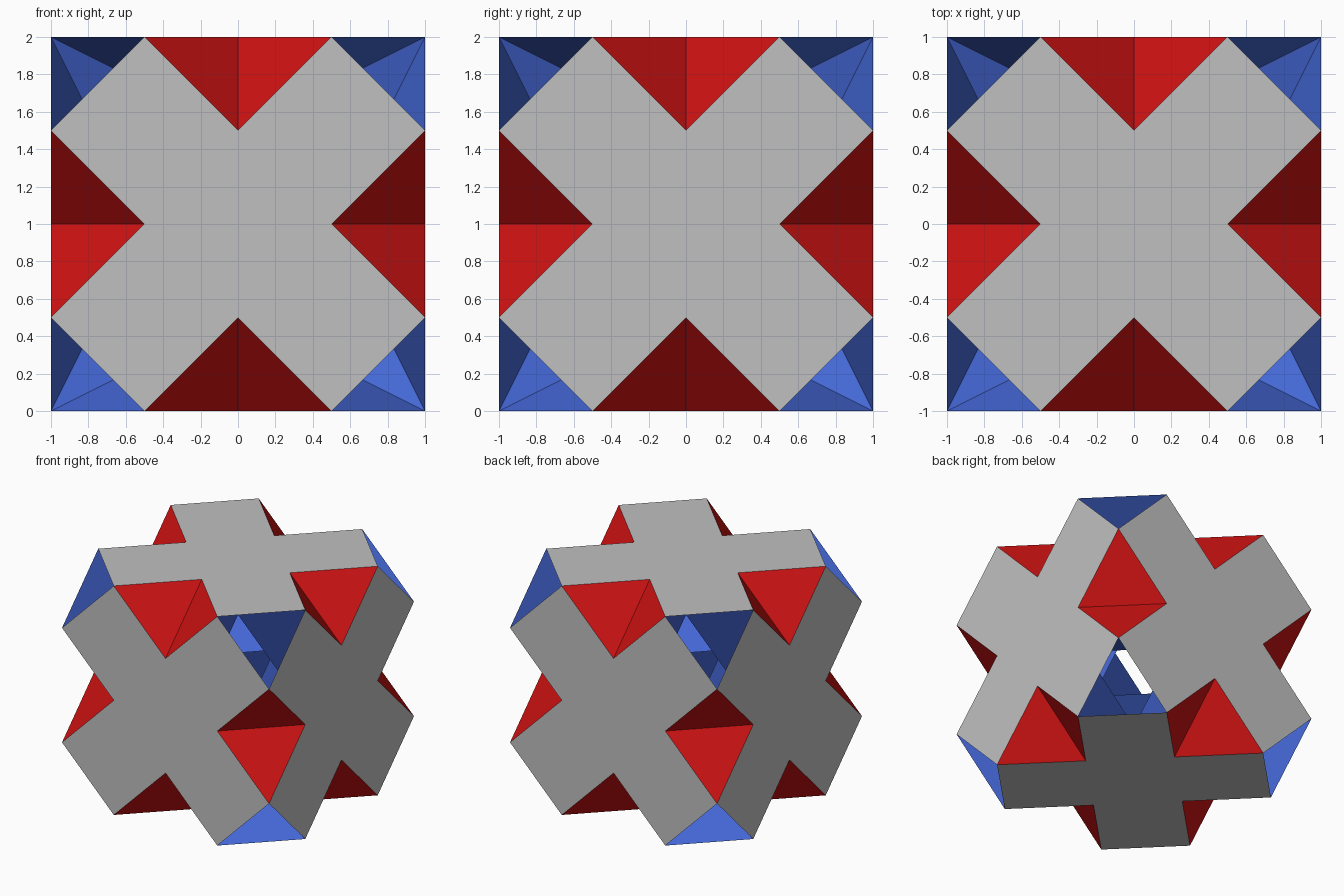
import bpy
import bmesh
from mathutils import Vector

if "Cube" in bpy.data.objects:
    bpy.data.objects.remove(bpy.data.objects["Cube"])

SIGNS = (-1, 1)
LIFT = Vector((0, 0, 1))   # model is built round the origin, then stood on z = 0


def material(name, rgb):
    mat = bpy.data.materials.new(name)
    mat.diffuse_color = (*rgb, 1)
    mat.use_nodes = True
    mat.node_tree.nodes["Principled BSDF"].inputs["Base Color"].default_value = mat.diffuse_color
    return mat


def point(axes, values):
    """Vector with the given values along the given axes."""
    v = Vector((0, 0, 0))
    for a, val in zip(axes, values):
        v[a] = val
    return v


def build(name, faces, mat):
    """Make an object from (corners, outward direction) pairs."""
    bm = bmesh.new()
    for corners, outward in faces:
        face = bm.faces.new([bm.verts.new(c + LIFT) for c in corners])
        face.normal_update()
        if face.normal.dot(outward) < 0:
            face.normal_flip()
    bmesh.ops.remove_doubles(bm, verts=bm.verts, dist=1e-4)
    mesh = bpy.data.meshes.new(name)
    bm.to_mesh(mesh)
    bm.free()
    mesh.materials.append(mat)
    obj = bpy.data.objects.new(name, mesh)
    bpy.context.collection.objects.link(obj)


grey = material("light_grey", (0.527, 0.527, 0.527))
red = material("red", (0.62, 0.006, 0.006))
blue = material("blue", (0.06, 0.14, 0.69))

panels, notches, tunnels = [], [], []

for i in range(3):
    axes = (i, (i + 1) % 3, (i + 2) % 3)

    # X-shaped panel on both cube faces across this axis
    quarter = [(0.5, 0), (1, 0.5), (0.5, 1)]
    outline = []
    for _ in range(4):
        outline += quarter
        quarter = [(-v, u) for u, v in quarter]
    for s in SIGNS:
        panels.append(([point(axes, (s, u, v)) for u, v in outline],
                       point(axes, (s, 0, 0))))

    for a in SIGNS:
        for b in SIGNS:
            for c in SIGNS:
                tip = point(axes, (a * 0.5, b, c))

                # half of the notch in the cube edge along this axis
                notches.append(([tip,
                                 point(axes, (0, b * 0.5, c)),
                                 point(axes, (0, b, c * 0.5))],
                                point(axes, (-a, b, c))))

                # tunnel wall behind the notch
                tunnels.append(([tip,
                                 point(axes, (0, b * 0.5, 0)),
                                 point(axes, (0, 0, c * 0.5))],
                                point(axes, (3 * a, -b, -c))))

                # tunnel wall behind the panel arm
                tunnels.append(([point(axes, (a, b * 0.5, c)),
                                 point(axes, (a, b, c * 0.5)),
                                 point(axes, (a * 0.5, 0, 0))],
                                point(axes, (-3 * a, b, c))))

build("cross_panels", panels, grey)
build("edge_notches", notches, red)
build("corner_tunnels", tunnels, blue)
